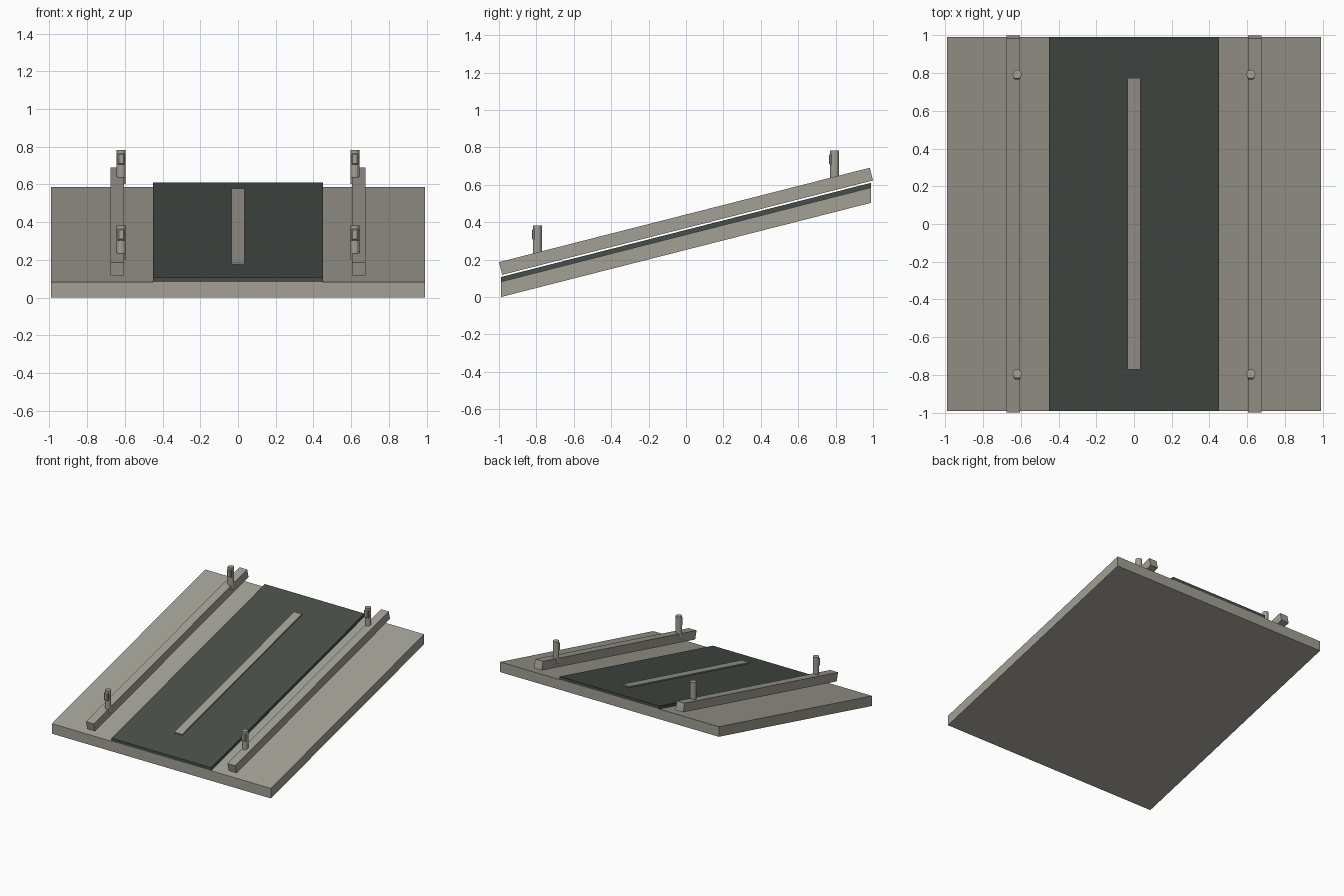
import bpy, bmesh, math
from mathutils import Matrix

if "Cube" in bpy.data.objects:
    bpy.data.objects.remove(bpy.data.objects["Cube"])

SLOPE = 0.2545
ANGLE = math.atan(SLOPE)


def material(name, rgb):
    m = bpy.data.materials.new(name)
    m.diffuse_color = (*rgb, 1)
    m.use_nodes = True
    m.node_tree.nodes["Principled BSDF"].inputs["Base Color"].default_value = m.diffuse_color
    return m


concrete = material("warm_grey", (0.36, 0.35, 0.30))
asphalt = material("dark_green_grey", (0.065, 0.076, 0.066))


def add(name, bm, mat):
    bmesh.ops.recalc_face_normals(bm, faces=bm.faces)
    me = bpy.data.meshes.new(name)
    bm.to_mesh(me)
    bm.free()
    me.materials.append(mat)
    ob = bpy.data.objects.new(name, me)
    bpy.context.collection.objects.link(ob)
    return ob


def box(bm, size, loc, rot=0):
    m = (Matrix.Translation(loc) @ Matrix.Rotation(rot, 4, 'X')
         @ Matrix.Diagonal((*size, 1)))
    return bmesh.ops.create_cube(bm, size=1, matrix=m)


def sheared_slab(name, half_x, y0, y1, z0, thick, mat):
    """Slab that rises along y with vertical ends; z0 is its height at y=-0.99."""
    bm = bmesh.new()
    box(bm, (2 * half_x, y1 - y0, thick), (0, (y0 + y1) / 2, z0 + thick / 2))
    for v in bm.verts:
        v.co.z += (v.co.y + 0.99) * SLOPE
    return add(name, bm, mat)


# Ramp base, road surface and raised centre stripe
sheared_slab("ramp_base", 0.99, -0.99, 0.99, 0.0, 0.082, concrete)
sheared_slab("road_surface", 0.45, -0.99, 0.99, 0.082, 0.025, asphalt)
sheared_slab("centre_stripe", 0.035, -0.77, 0.775, 0.119, 0.010, concrete)

for side, label in ((-1, "left"), (1, "right")):
    # Side rail, tilted with the ramp
    bm = bmesh.new()
    box(bm, (0.07, 2.046, 0.07), (side * 0.64, 0, 0.405), ANGLE)
    add(label + "_rail", bm, concrete)

    for y, z_top, end in ((-0.794, 0.382, "lower"), (0.794, 0.783, "upper")):
        # Round post set into the inner edge of the rail
        x = side * 0.62
        bm = bmesh.new()
        bmesh.ops.create_cone(bm, cap_ends=True, segments=12, radius1=0.024,
                              radius2=0.024, depth=0.18,
                              matrix=Matrix.Translation((x, y, z_top - 0.09)))
        add(f"{label}_{end}_post", bm, concrete)

        # Lamp plate on the front of the post, with bevelled front edges
        bm = bmesh.new()
        box(bm, (0.036, 0.022, 0.06), (x, y - 0.018, z_top - 0.048))
        front = [e for e in bm.edges if all(v.co.y < y - 0.02 for v in e.verts)]
        bmesh.ops.bevel(bm, geom=front, offset=0.006, segments=1, affect='EDGES')
        add(f"{label}_{end}_lamp", bm, concrete)
